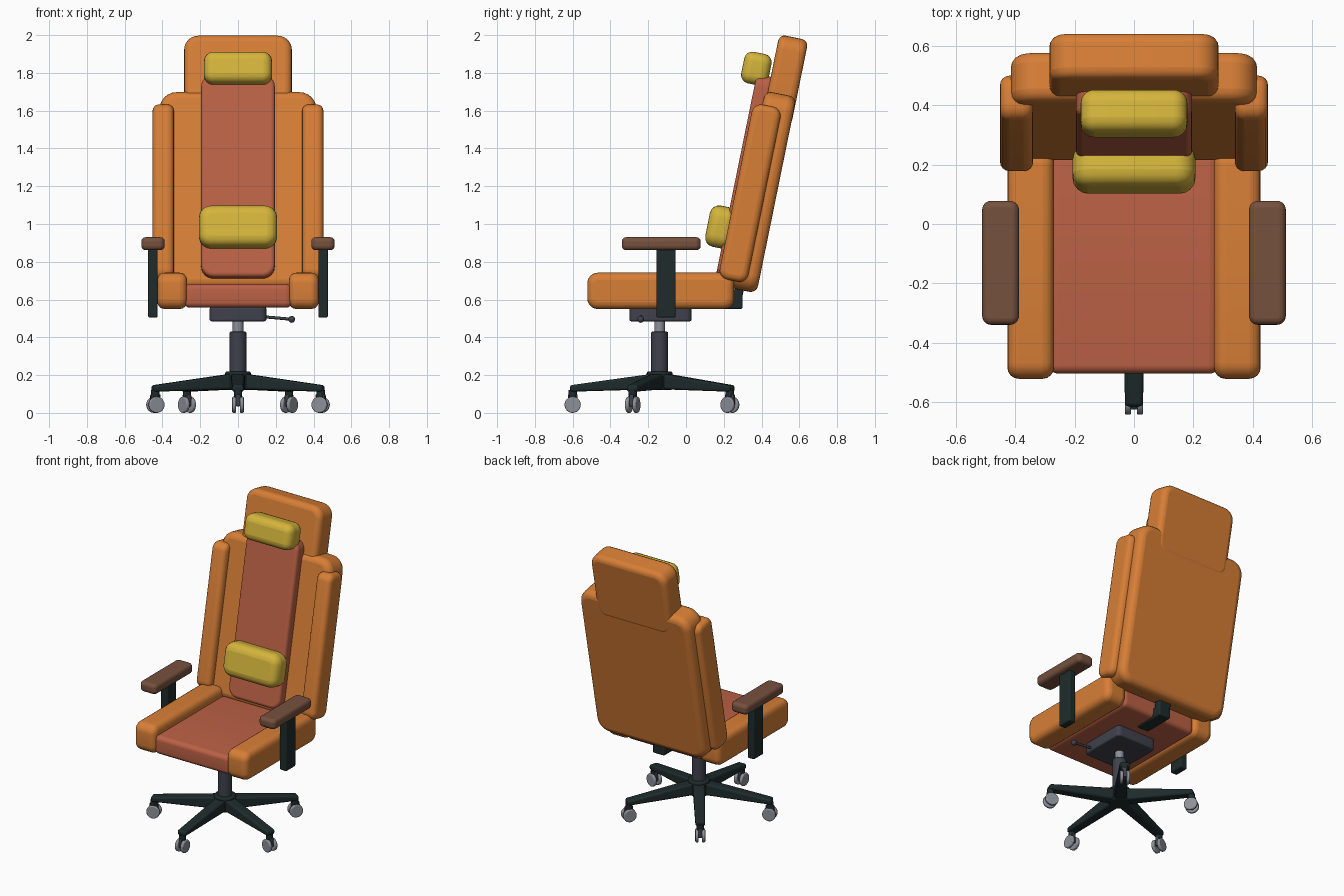
import bpy, bmesh, math
from mathutils import Matrix, Vector

cube = bpy.data.objects.get("Cube")
if cube:
    bpy.data.objects.remove(cube, do_unlink=True)


def material(name, rgb, rough=0.6):
    m = bpy.data.materials.new(name)
    m.use_nodes = True
    m.diffuse_color = (*rgb, 1)
    node = m.node_tree.nodes["Principled BSDF"]
    node.inputs["Base Color"].default_value = (*rgb, 1)
    node.inputs["Roughness"].default_value = rough
    return m


ORANGE = material("orange upholstery", (0.68, 0.21, 0.037))
RUST = material("rust upholstery", (0.50, 0.12, 0.06))
YELLOW = material("yellow cushion", (0.66, 0.46, 0.045))
BROWN = material("brown arm pad", (0.18, 0.082, 0.048))
FRAME = material("dark green frame", (0.013, 0.024, 0.024))
STEEL = material("dark grey metal", (0.05, 0.053, 0.073))
SILVER = material("light grey", (0.27, 0.28, 0.32))

TILT = math.radians(11.5)   # backrest recline
BASE_Y = -0.14              # column position


def finish(name, bm, mat, edge=0.0, segments=4, tilt=False):
    """Turn a bmesh into a smooth object with rounded rims."""
    bmesh.ops.recalc_face_normals(bm, faces=bm.faces)
    mesh = bpy.data.meshes.new(name)
    bm.to_mesh(mesh)
    bm.free()
    mesh.materials.append(mat)
    ob = bpy.data.objects.new(name, mesh)
    bpy.context.scene.collection.objects.link(ob)
    if tilt:
        ob.rotation_euler.x = -TILT
    if edge:
        mod = ob.modifiers.new("rounding", 'BEVEL')
        mod.width = edge
        mod.segments = segments
        mod.limit_method = 'ANGLE'
        mod.angle_limit = math.radians(40)
    bpy.ops.object.select_all(action='DESELECT')
    ob.select_set(True)
    bpy.context.view_layer.objects.active = ob
    bpy.ops.object.shade_smooth_by_angle(angle=math.radians(40))
    return ob


def box_bm(x, y, z):
    bm = bmesh.new()
    bmesh.ops.create_cube(bm, size=1)
    for v in bm.verts:
        for i, (lo, hi) in enumerate((x, y, z)):
            v.co[i] = lo if v.co[i] < 0 else hi
    return bm


def pad(name, x, y, z, mat, corner=0.0, edge=0.02, axis=1, tilt=False):
    """Box with corners rounded around one axis, then softened rims."""
    bm = box_bm(x, y, z)
    if corner:
        def along(e):
            d = e.verts[0].co - e.verts[1].co
            return abs(d[axis]) > 0.99 * d.length
        bmesh.ops.bevel(bm, geom=[e for e in bm.edges if along(e)], offset=corner,
                        segments=6, profile=0.5, affect='EDGES')
    return finish(name, bm, mat, edge, tilt=tilt)


def rod(name, a, b, radius, mat, edge=0.0, sides=24, radius2=None):
    """Cylinder between two points."""
    a, b = Vector(a), Vector(b)
    bm = bmesh.new()
    turn = (b - a).to_track_quat('Z', 'Y').to_matrix().to_4x4()
    bmesh.ops.create_cone(bm, cap_ends=True, segments=sides, radius1=radius,
                          radius2=radius2 or radius, depth=(b - a).length,
                          matrix=Matrix.Translation((a + b) / 2) @ turn)
    return finish(name, bm, mat, edge, segments=3)


def sided(x0, x1, s):
    return tuple(sorted((x0 * s, x1 * s)))


# Reclined backrest: y is depth and z is height along the recline
pad("backrest_shell", (-0.415, 0.415), (0.07, 0.24), (0.695, 1.755), ORANGE, 0.09, 0.04, tilt=True)
pad("headrest", (-0.285, 0.285), (0.085, 0.242), (1.6, 2.062), ORANGE, 0.075, 0.035, tilt=True)
pad("backrest_panel", (-0.195, 0.195), (0.01, 0.1), (0.74, 1.834), RUST, 0.065, 0.02, tilt=True)
pad("neck_cushion", (-0.18, 0.18), (-0.072, 0.075), (1.775, 1.945), YELLOW, 0.05, 0.045, tilt=True)
pad("lumbar_cushion", (-0.207, 0.207), (-0.087, 0.06), (0.89, 1.112), YELLOW, 0.065, 0.05, tilt=True)

# Seat
pad("seat_panel", (-0.285, 0.285), (-0.505, 0.24), (0.557, 0.682), RUST, 0.03, 0.03, axis=0)

for s, side in ((1, "left"), (-1, "right")):
    pad(side + "_back_wing", sided(0.34, 0.452, s), (0.023, 0.178), (0.735, 1.68),
        ORANGE, 0.05, 0.032, axis=0, tilt=True)
    pad(side + "_seat_bolster", sided(0.27, 0.427, s), (-0.522, 0.255), (0.55, 0.742),
        ORANGE, 0.055, 0.038, axis=0)
    # Armrest
    pad(side + "_arm_post", sided(0.425, 0.476, s), (-0.157, -0.055), (0.505, 0.88),
        FRAME, edge=0.008)
    pad(side + "_arm_pad", sided(0.388, 0.512, s), (-0.34, 0.078), (0.862, 0.93),
        BROWN, 0.03, 0.022, axis=2)

# Link between seat and backrest
pad("back_bracket", (-0.045, 0.045), (0.08, 0.3), (0.55, 0.62), FRAME, edge=0.01)
pad("back_bracket_upright", (-0.045, 0.045), (0.12, 0.17), (0.6, 0.78), FRAME, edge=0.01, tilt=True)

# Tilt mechanism, lever and gas column
pad("tilt_mechanism", (-0.15, 0.15), (-0.3, 0.03), (0.485, 0.56), STEEL, 0.03, 0.01, axis=2)
rod("tilt_lever", (0.1, -0.24, 0.512), (0.28, -0.24, 0.496), 0.008, STEEL, sides=12)
ball = bmesh.new()
bmesh.ops.create_uvsphere(ball, u_segments=16, v_segments=10, radius=0.018,
                          matrix=Matrix.Translation((0.284, -0.24, 0.495)))
finish("lever_knob", ball, STEEL)
rod("gas_piston", (0, BASE_Y, 0.42), (0, BASE_Y, 0.49), 0.028, SILVER)
rod("column_sleeve", (0, BASE_Y, 0.2), (0, BASE_Y, 0.43), 0.044, STEEL, 0.005)
rod("base_hub", (0, BASE_Y, 0.12), (0, BASE_Y, 0.22), 0.068, FRAME, 0.01)

# Five-star base with twin-wheel casters
for i in range(5):
    angle = math.radians(-90 + 72 * i)
    place = Matrix.Translation((0, BASE_Y, 0)) @ Matrix.Rotation(angle, 4, 'Z')
    parts = []
    bm = box_bm((0.03, 0.475), (-0.038, 0.038), (0.125, 0.208))
    for v in bm.verts:
        if v.co.x > 0.1:
            v.co.y *= 0.8
            v.co.z = 0.146 if v.co.z > 0.15 else 0.112
    parts.append(finish(f"base_leg_{i + 1}", bm, FRAME, 0.012, 3))
    parts.append(rod(f"caster_stem_{i + 1}", (0.46, 0, 0.085), (0.46, 0, 0.12), 0.022, FRAME))
    parts.append(pad(f"caster_fork_{i + 1}", (0.434, 0.486), (-0.012, 0.012), (0.035, 0.098),
                     STEEL, edge=0.005))
    for s, side in ((1, "a"), (-1, "b")):
        parts.append(rod(f"caster_wheel_{i + 1}{side}", (0.46, 0.01 * s, 0.043),
                         (0.46, 0.031 * s, 0.043), 0.043, SILVER, 0.006))
    for ob in parts:
        ob.matrix_world = place
